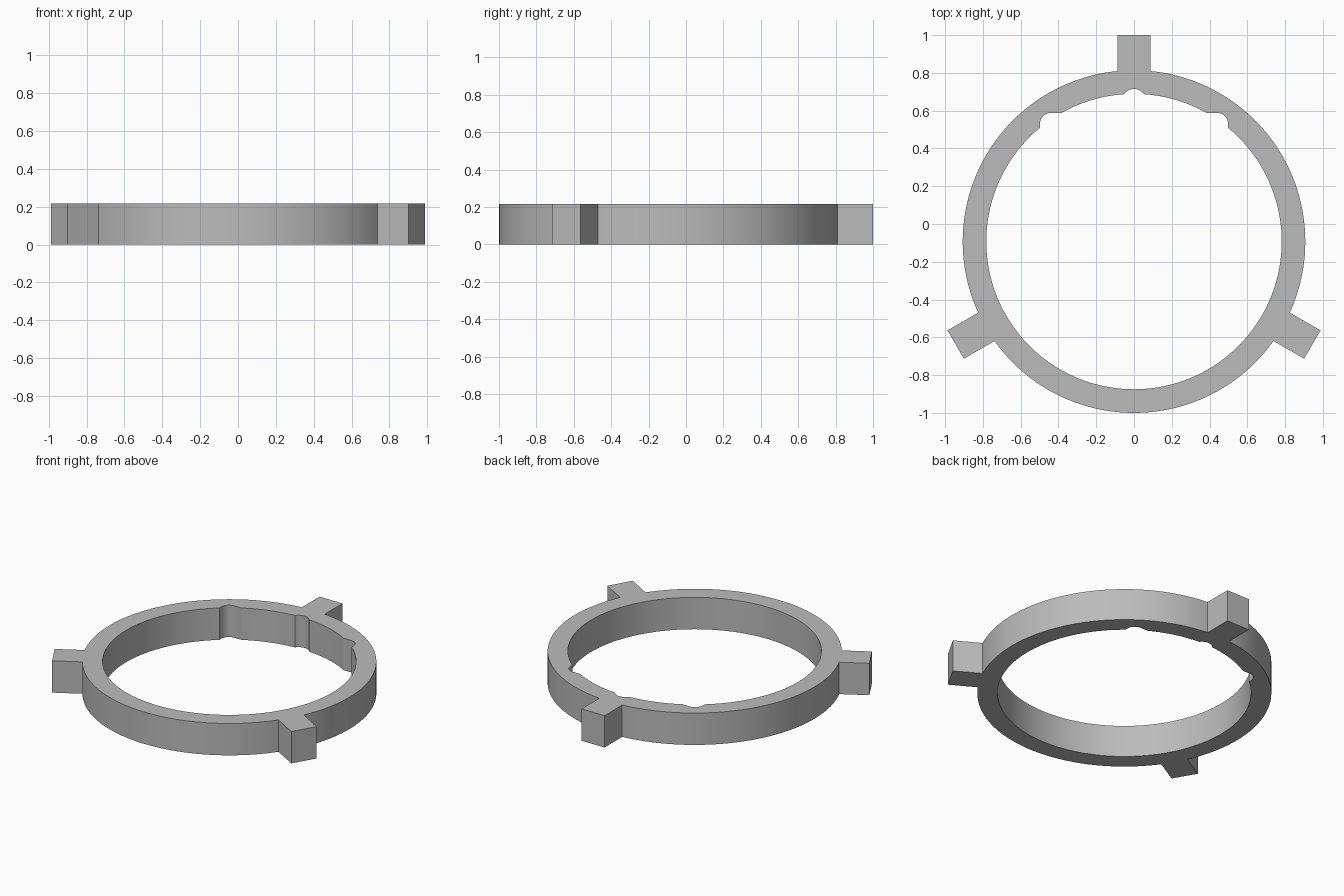
import bpy, bmesh, math
from mathutils import Vector

if "Cube" in bpy.data.objects:
    bpy.data.objects.remove(bpy.data.objects["Cube"])

H = 0.217                 # ring height
CY = -0.093               # ring centre on y
R_OUT, R_IN = 0.907, 0.782

grey = bpy.data.materials.new("grey")
grey.diffuse_color = (0.5, 0.5, 0.5, 1)
grey.use_nodes = True
grey.node_tree.nodes["Principled BSDF"].inputs["Base Color"].default_value = grey.diffuse_color


def arc(cx, cy, r, a0, a1, n):
    """Points along an arc, angles in degrees."""
    return [(cx + r * math.cos(math.radians(a0 + (a1 - a0) * i / n)),
             cy + r * math.sin(math.radians(a0 + (a1 - a0) * i / n))) for i in range(n + 1)]


def prism(name, pts, z0=0.0, z1=H):
    """Extrude a closed 2D outline upwards."""
    bm = bmesh.new()
    face = bm.faces.new([bm.verts.new((x, y, z0)) for x, y in pts])
    top = bmesh.ops.extrude_face_region(bm, geom=[face])["geom"]
    bmesh.ops.translate(bm, vec=(0, 0, z1 - z0),
                        verts=[v for v in top if isinstance(v, bmesh.types.BMVert)])
    bmesh.ops.recalc_face_normals(bm, faces=bm.faces)
    me = bpy.data.meshes.new(name)
    bm.to_mesh(me)
    bm.free()
    me.materials.append(grey)
    ob = bpy.data.objects.new(name, me)
    bpy.context.collection.objects.link(ob)
    return ob


def combine(target, tool, operation):
    mod = target.modifiers.new(operation, 'BOOLEAN')
    mod.operation, mod.solver, mod.object = operation, 'EXACT', tool
    bpy.context.view_layer.objects.active = target
    bpy.ops.object.modifier_apply(modifier=mod.name)
    bpy.data.objects.remove(tool)


# Outer disc of the ring
ring = prism("ring", arc(0, CY, R_OUT, 0, 360, 144)[:-1])

# Three radial lugs
for angle, reach in ((90, 1.093), (210, 1.09), (330, 1.09)):
    d = Vector((math.cos(math.radians(angle)), math.sin(math.radians(angle))))
    s = Vector((-d.y, d.x)) * 0.0865
    c = Vector((0, CY))
    lug = prism("lug", [c + d * 0.84 - s, c + d * reach - s, c + d * reach + s, c + d * 0.84 + s])
    combine(ring, lug, 'UNION')

# Central opening
combine(ring, prism("bore", arc(0, CY, R_IN, 0, 360, 144)[:-1], -0.1, H + 0.1), 'DIFFERENCE')

# Rear round groove and two round-cornered notches in the inner wall
combine(ring, prism("groove", arc(0, 0.65, 0.065, 0, 360, 32)[:-1], -0.1, H + 0.1), 'DIFFERENCE')
for side in (-1, 1):
    pts = arc(-0.44, 0.53, 0.058, 90, 180, 10) + [(-0.498, 0.45), (-0.35, 0.45), (-0.35, 0.588)]
    combine(ring, prism("notch", [(-side * x, y) for x, y in pts], -0.1, H + 0.1), 'DIFFERENCE')

# Smooth curved walls, crisp edges
bpy.ops.object.select_all(action='DESELECT')
ring.select_set(True)
bpy.context.view_layer.objects.active = ring
bpy.ops.object.shade_smooth_by_angle(angle=math.radians(25))
